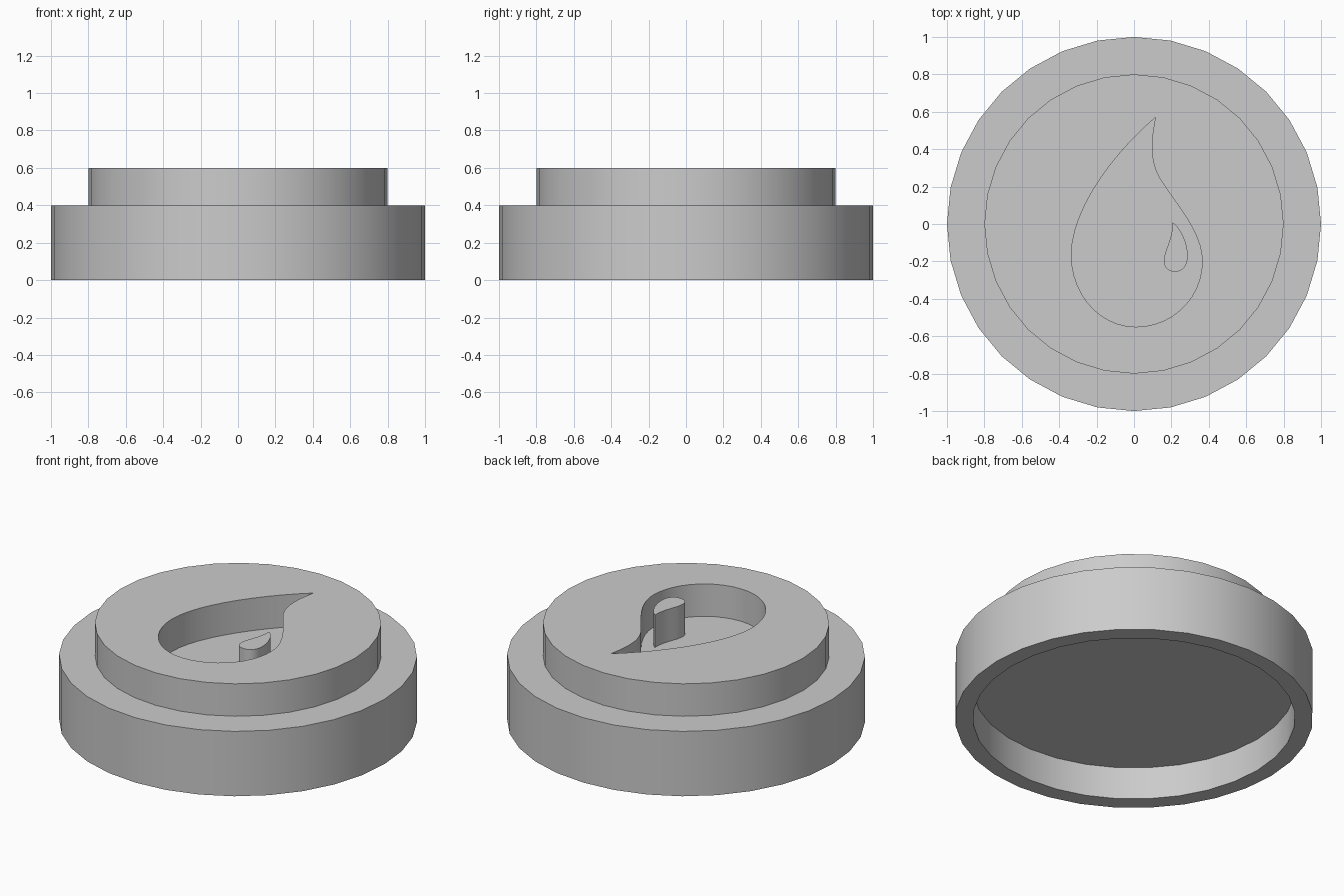
import bpy
import bmesh
import math
from mathutils import Vector
from mathutils.geometry import interpolate_bezier

cube = bpy.data.objects.get("Cube")
if cube:
    bpy.data.objects.remove(cube, do_unlink=True)

grey = bpy.data.materials.new("plain grey")
grey.use_nodes = True
colour = (0.6, 0.6, 0.6, 1)
grey.diffuse_color = colour
grey.node_tree.nodes["Principled BSDF"].inputs["Base Color"].default_value = colour


def finish(bm, name):
    bmesh.ops.recalc_face_normals(bm, faces=bm.faces)
    mesh = bpy.data.meshes.new(name)
    bm.to_mesh(mesh)
    bm.free()
    mesh.materials.append(grey)
    obj = bpy.data.objects.new(name, mesh)
    bpy.context.collection.objects.link(obj)
    return obj


def lathe(name, profile, sides=32):
    """Stack rings along a profile of (radius, z) and cap both ends."""
    bm = bmesh.new()
    angles = [math.tau * i / sides for i in range(sides)]
    rings = [[bm.verts.new((r * math.cos(a), r * math.sin(a), z)) for a in angles]
             for r, z in profile]
    for low, high in zip(rings, rings[1:]):
        for i in range(sides):
            j = (i + 1) % sides
            bm.faces.new((low[i], low[j], high[j], high[i]))
    bm.faces.new(rings[0])
    bm.faces.new(rings[-1])
    return finish(bm, name)


def prism(name, start, segments, bottom, top, steps=12):
    """Extrude a closed outline of bezier segments (handle, handle, end)."""
    outline, here = [], Vector(start)
    for h1, h2, end in segments:
        end = Vector(end)
        outline += interpolate_bezier(here, Vector(h1), Vector(h2), end, steps)[:-1]
        here = end
    bm = bmesh.new()
    base = bm.faces.new([bm.verts.new((p.x, p.y, bottom)) for p in outline])
    new = bmesh.ops.extrude_face_region(bm, geom=[base], use_keep_orig=True)["geom"]
    for v in new:
        if isinstance(v, bmesh.types.BMVert):
            v.co.z = top
    return finish(bm, name)


def shade(obj):
    bpy.ops.object.select_all(action="DESELECT")
    obj.select_set(True)
    bpy.context.view_layer.objects.active = obj
    bpy.ops.object.shade_smooth_by_angle(angle=math.radians(30))


# Stepped round body with a shallow recess underneath
body = lathe("stepped_body", [(0.9, 0.2), (0.9, 0), (1, 0), (1, 0.4), (0.8, 0.4), (0.8, 0.6)])

# Flame-shaped pocket sunk into the top
cutter = prism("flame_cutter", (0.115, 0.57), [
    ((-0.12, 0.37), (-0.335, 0.07), (-0.335, -0.165)),
    ((-0.335, -0.38), (-0.18, -0.55), (0.01, -0.55)),
    ((0.21, -0.55), (0.365, -0.39), (0.365, -0.2)),
    ((0.365, -0.04), (0.22, 0.11), (0.14, 0.24)),
    ((0.08, 0.34), (0.09, 0.45), (0.115, 0.57)),
], 0.4, 0.8)
cutter.hide_render = True
cut = body.modifiers.new("flame pocket", "BOOLEAN")
cut.operation = "DIFFERENCE"
cut.solver = "EXACT"
cut.object = cutter
bpy.context.view_layer.objects.active = body
bpy.ops.object.modifier_apply(modifier=cut.name)
bpy.data.objects.remove(cutter, do_unlink=True)
shade(body)

# Small drop standing in the pocket, level with the top
drop = prism("inner_drop", (0.205, 0.01), [
    ((0.21, -0.08), (0.16, -0.14), (0.16, -0.2)),
    ((0.16, -0.235), (0.185, -0.255), (0.22, -0.255)),
    ((0.265, -0.255), (0.287, -0.22), (0.287, -0.17)),
    ((0.287, -0.1), (0.25, -0.02), (0.205, 0.01)),
], 0.39, 0.6)
shade(drop)
